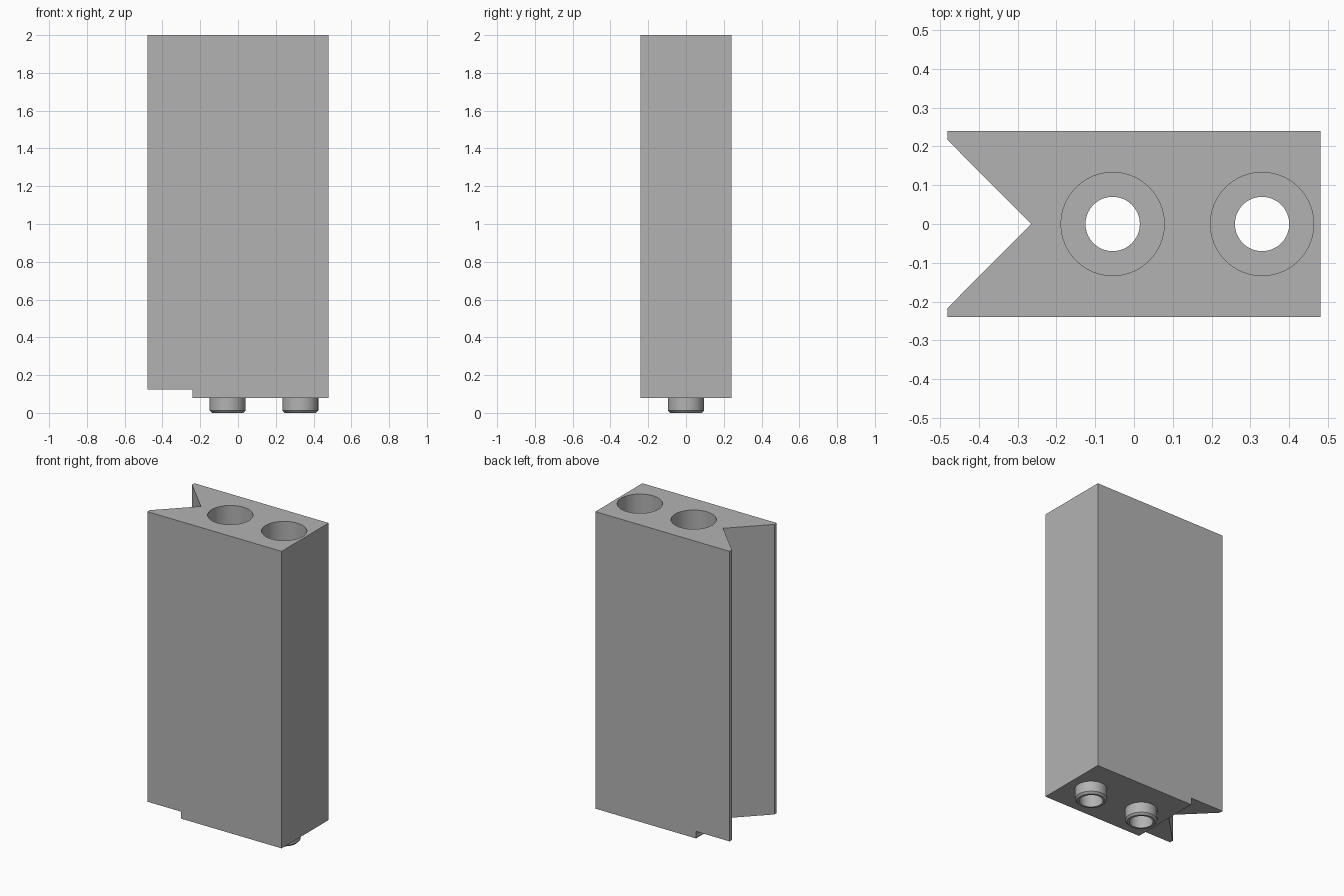
import bpy, bmesh, math

cube = bpy.data.objects.get("Cube")
if cube:
    bpy.data.objects.remove(cube, do_unlink=True)

TOP, BASE, STEP_Z, LEDGE_Z = 2.0, 0.08, 0.125, 0.2
HALF_X, HALF_Y = 0.48, 0.24
BORES = {"middle": -0.055, "end": 0.33}

grey = bpy.data.materials.new("plain grey")
grey.use_nodes = True
colour = (0.45, 0.45, 0.45, 1)
grey.diffuse_color = colour
grey.node_tree.nodes["Principled BSDF"].inputs["Base Color"].default_value = colour


def make_object(name, bm, helper=False):
    bmesh.ops.recalc_face_normals(bm, faces=bm.faces)
    mesh = bpy.data.meshes.new(name)
    bm.to_mesh(mesh)
    bm.free()
    mesh.materials.append(grey)
    obj = bpy.data.objects.new(name, mesh)
    bpy.context.collection.objects.link(obj)
    obj.hide_render = helper
    return obj


def prism(name, outline, z0, z1, helper=False):
    """Extrude an xy outline from z0 to z1."""
    bm = bmesh.new()
    face = bm.faces.new([bm.verts.new((x, y, z0)) for x, y in outline])
    ext = bmesh.ops.extrude_face_region(bm, geom=[face])
    for v in ext["geom"]:
        if isinstance(v, bmesh.types.BMVert):
            v.co.z = z1
    return make_object(name, bm, helper)


def turned(name, x, profile, sides=64):
    """Solid of revolution about a vertical axis, closed by flat caps."""
    bm = bmesh.new()
    rings = []
    for r, z in profile:
        rings.append([bm.verts.new((x + r * math.cos(a), r * math.sin(a), z))
                      for a in (math.tau * i / sides for i in range(sides))])
    for low, high in zip(rings, rings[1:]):
        for i in range(sides):
            j = (i + 1) % sides
            bm.faces.new((low[i], low[j], high[j], high[i]))
    bm.faces.new(rings[0])
    bm.faces.new(rings[-1])
    return make_object(name, bm, True)


def combine(target, tool, operation):
    """Apply a boolean, then drop the tool."""
    mod = target.modifiers.new(tool.name, "BOOLEAN")
    mod.operation = operation
    mod.solver = "EXACT"
    mod.object = tool
    bpy.context.view_layer.objects.active = target
    bpy.ops.object.modifier_apply(modifier=mod.name)
    bpy.data.objects.remove(tool, do_unlink=True)


# Tall block with a V groove down its right side
body = prism("block_body", [
    (HALF_X, -HALF_Y), (HALF_X, HALF_Y), (-HALF_X, HALF_Y), (-HALF_X, 0.216),
    (-0.265, 0), (-HALF_X, -0.216), (-HALF_X, -HALF_Y)], BASE, TOP)

# Raised step under the grooved end
step = prism("step_cutter", [(-0.6, -0.4), (-0.24, -0.4), (-0.24, 0.4), (-0.6, 0.4)],
             -0.1, STEP_Z, True)
combine(body, step, "DIFFERENCE")

# Chamfered pegs below, each with a counterbored hole running through
for label, x in BORES.items():
    peg = turned(label + "_peg", x, [(0.083, 0), (0.095, 0.012), (0.095, 0.15)])
    combine(body, peg, "UNION")
    bore = turned(label + "_bore", x, [(0.07, -0.1), (0.07, LEDGE_Z),
                                       (0.133, LEDGE_Z), (0.133, TOP + 0.1)])
    combine(body, bore, "DIFFERENCE")

# Smooth bores, crisp edges
bpy.ops.object.select_all(action="DESELECT")
body.select_set(True)
bpy.context.view_layer.objects.active = body
bpy.ops.object.shade_smooth_by_angle(angle=math.radians(30))
